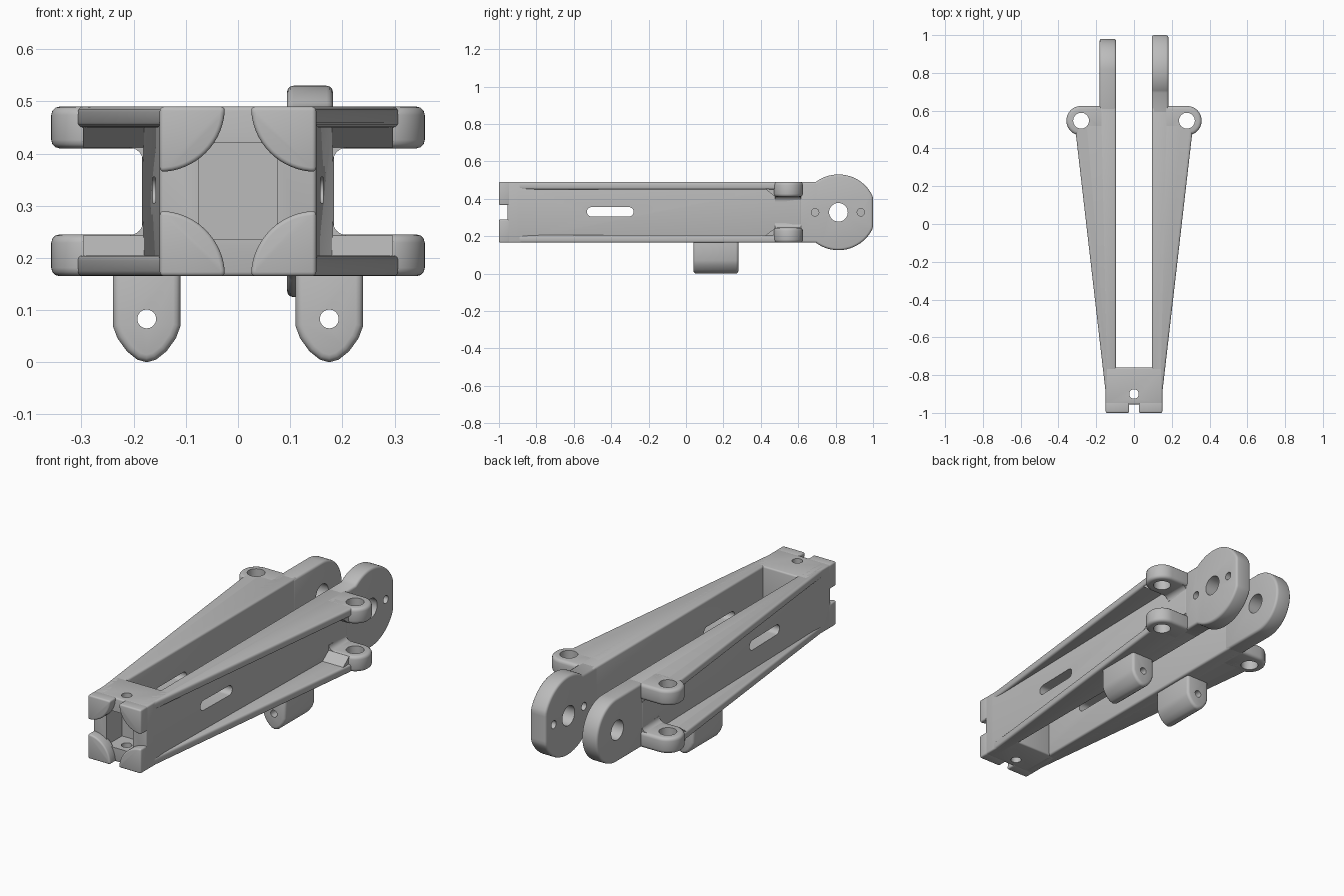
import bpy, bmesh
from math import sin, cos, radians

cube = bpy.data.objects.get("Cube")
if cube:
    bpy.data.objects.remove(cube, do_unlink=True)

grey = bpy.data.materials.new("plain grey")
grey.use_nodes = True
grey.diffuse_color = (0.5, 0.5, 0.5, 1)
grey.node_tree.nodes["Principled BSDF"].inputs["Base Color"].default_value = (0.5, 0.5, 0.5, 1)

BOT, TOP = 0.165, 0.49
MID = (BOT + TOP) / 2


def arc(cx, cy, r, a0, a1, n=16):
    return [(cx + r * cos(radians(a0 + (a1 - a0) * i / n)),
             cy + r * sin(radians(a0 + (a1 - a0) * i / n))) for i in range(n + 1)]


def circle(cx, cy, r):
    return arc(cx, cy, r, 0, 360, 32)[:-1]


def rect(a0, b0, a1, b1):
    return [(a0, b0), (a1, b0), (a1, b1), (a0, b1)]


def prism(name, pts, axis, lo, hi, sx=1, flip=False, bevel=0.0, cuts=()):
    """Extrude a profile along an axis, optionally mirrored across x or mid-height."""
    def place(a, b, t):
        x, y, z = {"x": (t, a, b), "y": (a, t, b), "z": (a, b, t)}[axis]
        return (x * sx, y, 2 * MID - z if flip else z)
    bm = bmesh.new()
    ends = [[bm.verts.new(place(a, b, t)) for a, b in pts] for t in (lo, hi)]
    for end in ends:
        bm.faces.new(end)
    n = len(pts)
    for i in range(n):
        j = (i + 1) % n
        bm.faces.new((ends[0][i], ends[0][j], ends[1][j], ends[1][i]))
    bmesh.ops.recalc_face_normals(bm, faces=bm.faces)
    mesh = bpy.data.meshes.new(name)
    bm.to_mesh(mesh)
    bm.free()
    ob = bpy.data.objects.new(name, mesh)
    bpy.context.collection.objects.link(ob)
    mesh.materials.append(grey)
    if bevel:
        mod = ob.modifiers.new("Bevel", "BEVEL")
        mod.width, mod.segments = bevel, 3
        mod.limit_method, mod.angle_limit = "ANGLE", radians(35)
    for cutter in cuts:
        mod = ob.modifiers.new("Cut", "BOOLEAN")
        mod.operation, mod.solver, mod.object = "DIFFERENCE", "EXACT", cutter
    parts.append(ob)
    return ob


def cutter(name, pts, axis, lo, hi, sx=1):
    ob = prism(name, pts, axis, lo, hi, sx)
    parts.remove(ob)
    ob.hide_render = True
    cutters.append(ob)
    return ob


parts, cutters = [], []

# Front block with an open pocket and a vertical pin hole
pocket = cutter("pocket_cutter", rect(-0.075, 0.235, 0.075, 0.42), "y", -1.1, -0.83)
pin = cutter("pin_cutter", circle(0, -0.9, 0.025), "z", 0, 0.6)
prism("front_block", rect(-0.15, BOT, 0.15, TOP), "y", -0.955, -0.76, bevel=0.008, cuts=(pocket, pin))

# Hinge holes run through both rear arms
pivot = cutter("pivot_cutter", circle(0.815, MID, 0.05), "x", -0.4, 0.4)
screws = [cutter("screw_cutter", circle(y, MID, 0.02), "x", 0, 0.4) for y in (0.69, 0.935)]

for sx, side in ((1, "left"), (-1, "right")):
    # Tapered side wall with a long slot
    slot = cutter("slot_cutter", arc(-0.505, 0.33, 0.025, 90, 270) + arc(-0.305, 0.33, 0.025, -90, 90),
                  "x", 0.05, 0.3, sx)
    wall = [(0.095, -0.95), (0.148, -0.95), (0.15, -0.9), (0.184, 0.62), (0.095, 0.62)]
    prism(side + "_wall", wall, "z", BOT, TOP, sx, bevel=0.01, cuts=(slot,))

    # Flanges, ears and front corner pads, top and bottom
    bolt = cutter("bolt_cutter", circle(0.28, 0.547, 0.042), "z", 0, 0.6, sx)
    for flip, level in ((False, "upper"), (True, "lower")):
        label = f"{side}_{level}_"
        flange = [(0.12, -0.93), (0.148, -0.91), (0.307, 0.47), (0.307, 0.53), (0.12, 0.53)]
        prism(label + "flange", flange, "z", 0.45, TOP, sx, flip, 0.01, (bolt,))
        ear = [(0.14, 0.47)] + arc(0.28, 0.547, 0.078, -78, 90, 24) + [(0.14, 0.625)]
        prism(label + "ear", ear, "z", 0.41, TOP, sx, flip, 0.016, (bolt,))
        ramp = [(0.42, 0.455), (0.475, 0.412), (0.51, 0.412), (0.51, 0.475), (0.42, 0.475)]
        prism(label + "ear_ramp", ramp, "x", 0.14, 0.297, sx, flip, 0, (bolt,))
        fillet = [(0.17, 0.42)] + arc(0.208, 0.385, 0.026, 90, 180, 6) + [(0.17, 0.385)]
        prism(label + "ear_fillet", fillet, "y", 0.475, 0.615, sx, flip)
        pad = [(0.15, TOP)] + arc(0.15, TOP, 0.125, 180, 270)
        prism(label + "corner_pad", pad, "y", -1, -0.94, sx, flip, 0.008)

    # Pointed mounting lug underneath, bored along its length
    half = [(0.065, 0.19), (0.065, 0.07), (0.056, 0.046), (0.038, 0.021), (0.018, 0.005)]
    lug = [(0.175 + a, b) for a, b in half] + [(0.175, 0)] + [(0.175 - a, b) for a, b in reversed(half)]
    bore = cutter("bore_cutter", circle(0.175, 0.083, 0.018), "y", 0, 0.4, sx)
    prism(side + "_lug", lug, "y", 0.04, 0.28, sx, bevel=0.014, cuts=(bore,))

# Left arm ends in a large disc with a flat rear edge, right arm in a plain round end
disc = [(min(y, 1.0), z) for y, z in arc(0.815, MID, 0.2025, -126.6, 126.6, 56)]
prism("left_arm", [(0.58, BOT)] + disc + [(0.58, TOP)], "x", 0.094, 0.182, 1, False, 0.012, [pivot] + screws)
tip = arc(0.8175, MID, 0.1625, -90, 90, 40)
prism("right_arm", [(0.58, BOT)] + tip + [(0.58, TOP)], "x", 0.094, 0.182, -1, False, 0.012, [pivot])

# Bake the modifiers, drop the cutters and smooth the curved faces
bpy.ops.object.select_all(action="DESELECT")
for ob in parts:
    ob.select_set(True)
bpy.context.view_layer.objects.active = parts[0]
bpy.ops.object.convert(target="MESH")
bpy.ops.object.shade_smooth_by_angle(angle=radians(35))
for ob in cutters:
    bpy.data.objects.remove(ob, do_unlink=True)
